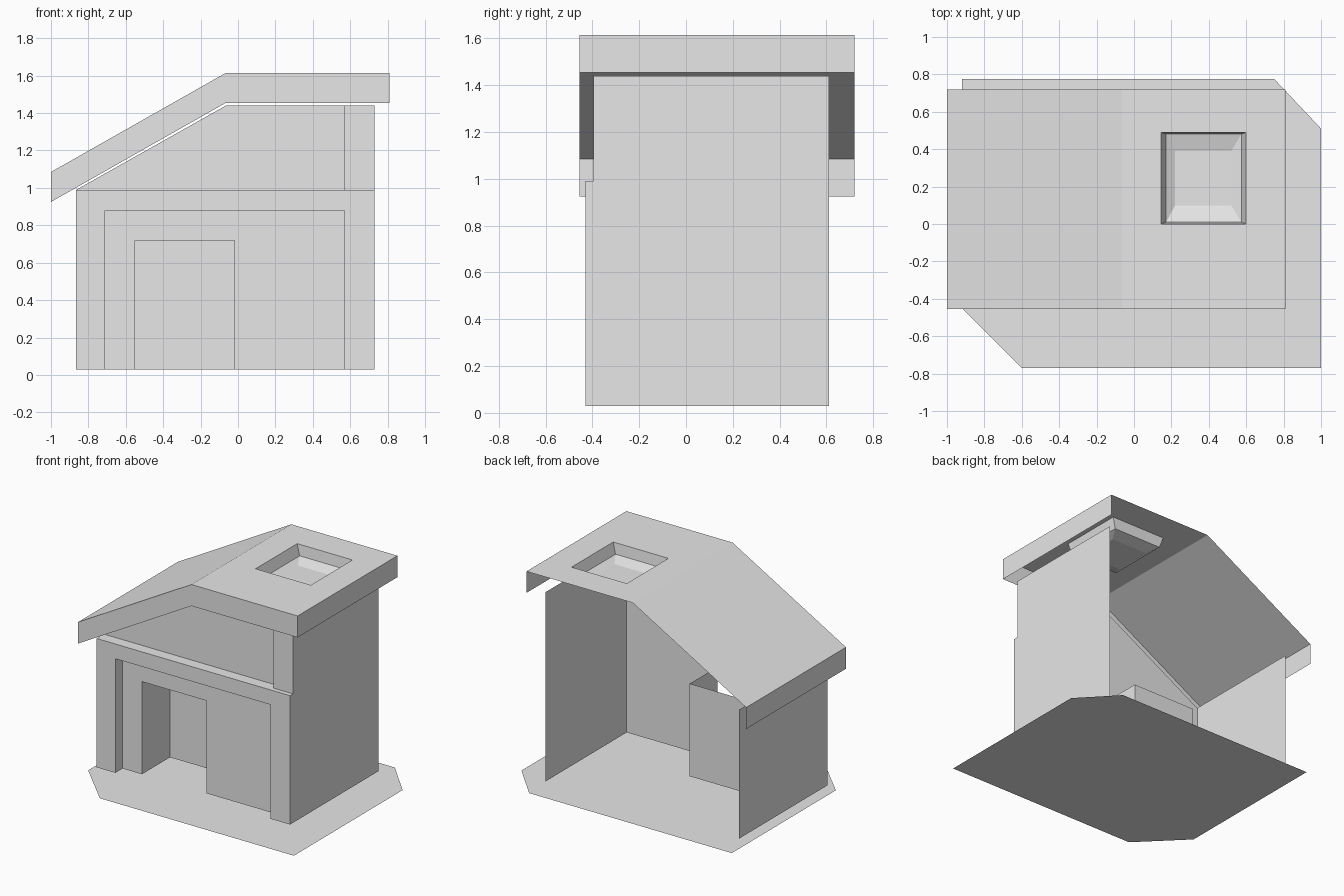
import bpy

if "Cube" in bpy.data.objects:
    bpy.data.objects.remove(bpy.data.objects["Cube"])

grey = bpy.data.materials.new("plain_grey")
grey.diffuse_color = (0.8, 0.8, 0.8, 1)
grey.use_nodes = True
grey.node_tree.nodes["Principled BSDF"].inputs["Base Color"].default_value = grey.diffuse_color


def sheet(name, verts, faces, smooth=False):
    """Object from a small set of open faces."""
    me = bpy.data.meshes.new(name)
    me.from_pydata(verts, [], faces)
    me.materials.append(grey)
    me.update()
    for p in me.polygons:
        p.use_smooth = smooth
    ob = bpy.data.objects.new(name, me)
    bpy.context.collection.objects.link(ob)
    return ob


def polygon(name, verts):
    return sheet(name, verts, [tuple(range(len(verts)))])


def front_polygon(name, y, outline):
    """Polygon facing the front, outline counter-clockwise in x and z."""
    return polygon(name, [(x, y, z) for x, z in outline])


def front_rect(name, y, x0, x1, z0, z1):
    return front_polygon(name, y, [(x0, z0), (x1, z0), (x1, z1), (x0, z1)])


def rect_loop(x0, x1, y0, y1, z):
    return [(x0, y0, z), (x1, y0, z), (x1, y1, z), (x0, y1, z)]


BASE, LEDGE, TOP = 0.03, 0.99, 1.44      # wall heights
LEFT, RIGHT, RIDGE = -0.865, 0.73, -0.065
FRONT, STRIP, WALL, BACK = -0.43, -0.395, -0.345, 0.61
DX0, DX1, DZ, DY = -0.55, -0.02, 0.72, -0.015   # doorway recess

# ground plate with clipped corners
polygon("ground", [(-0.92, 0.775, 0), (-0.92, -0.45, 0), (-0.6, -0.77, 0),
                   (1, -0.77, 0), (1, 0.51, 0), (0.75, 0.775, 0)])

# front wall with doorway notch and sloped gable
front_polygon("front_wall", WALL, [
    (LEFT, BASE), (DX0, BASE), (DX0, DZ), (DX1, DZ), (DX1, BASE),
    (RIGHT, BASE), (RIGHT, TOP), (RIDGE, TOP), (LEFT, LEDGE)])

# side walls
polygon("left_wall", [(LEFT, BACK, BASE), (LEFT, FRONT, BASE),
                      (LEFT, FRONT, LEDGE), (LEFT, BACK, LEDGE)])
polygon("right_wall", [(RIGHT, FRONT, BASE), (RIGHT, BACK, BASE), (RIGHT, BACK, TOP),
                       (RIGHT, STRIP, TOP), (RIGHT, STRIP, LEDGE), (RIGHT, FRONT, LEDGE)])

# doorway recess: two sides and a back, open above
recess = [(DX0, WALL), (DX0, DY), (DX1, DY), (DX1, WALL)]
sheet("doorway_recess", [(x, y, z) for z in (BASE, DZ) for x, y in recess],
      [(i, i + 1, i + 5, i + 4) for i in range(3)])

# raised portal frame around the lower front
ix0, ix1, iz = -0.71, 0.57, 0.88
arch = [(LEFT, BASE), (ix0, BASE), (ix0, iz), (ix1, iz), (ix1, BASE),
        (RIGHT, BASE), (RIGHT, LEDGE), (LEFT, LEDGE)]
front_polygon("portal_frame", FRONT, arch)
inner = arch[1:5]
sheet("portal_reveal", [(x, y, z) for y in (FRONT, WALL) for x, z in inner],
      [(i, i + 4, i + 5, i + 1) for i in range(3)])
polygon("portal_ledge", rect_loop(LEFT, RIGHT, FRONT, WALL, LEDGE))

# corner strip above the portal
front_rect("corner_strip", STRIP, ix1, RIGHT, LEDGE, TOP)
polygon("corner_strip_side", [(ix1, WALL, LEDGE), (ix1, STRIP, LEDGE),
                              (ix1, STRIP, TOP), (ix1, WALL, TOP)])
polygon("corner_strip_top", rect_loop(ix1, RIGHT, STRIP, WALL, TOP))

# flat window panels
front_rect("lower_window", WALL - 0.004, 0.065, 0.49, 0.13, 0.745)
front_rect("gable_window", WALL - 0.004, -0.2, 0.065, 1.095, 1.335)

# roof shell: slope, flat deck around the skylight, hanging fascias
RY0, RY1, RL, RR = -0.455, 0.72, -1.0, 0.81
EAVE, DECK, DROP = 1.085, 1.615, 0.16
rim = rect_loop(0.145, 0.6, 0.0, 0.49, DECK)
polygon("roof_slope", [(RL, RY0, EAVE), (RIDGE, RY0, DECK),
                       (RIDGE, RY1, DECK), (RL, RY1, EAVE)])
ring = [(i, (i + 1) % 4, (i + 1) % 4 + 4, i + 4) for i in range(4)]
sheet("roof_deck", rect_loop(RIDGE, RR, RY0, RY1, DECK) + rim, ring)
edge = [(RL, RY1, EAVE), (RL, RY0, EAVE), (RIDGE, RY0, DECK),
        (RR, RY0, DECK), (RR, RY1, DECK)]
sheet("roof_fascia", [(x, y, z - d) for d in (DROP, 0) for x, y, z in edge],
      [(i, i + 1, i + 6, i + 5) for i in range(4)])

# skylight well: steep sides, shallower lower bevel, flat pane
well = rim + rect_loop(0.172, 0.574, 0.01, 0.48, 1.535) \
    + rect_loop(0.22, 0.52, 0.10, 0.39, 1.51)
sheet("skylight_well", well,
      [tuple(v + k for v in f) for k in (0, 4) for f in ring])
polygon("skylight_pane", well[8:])
